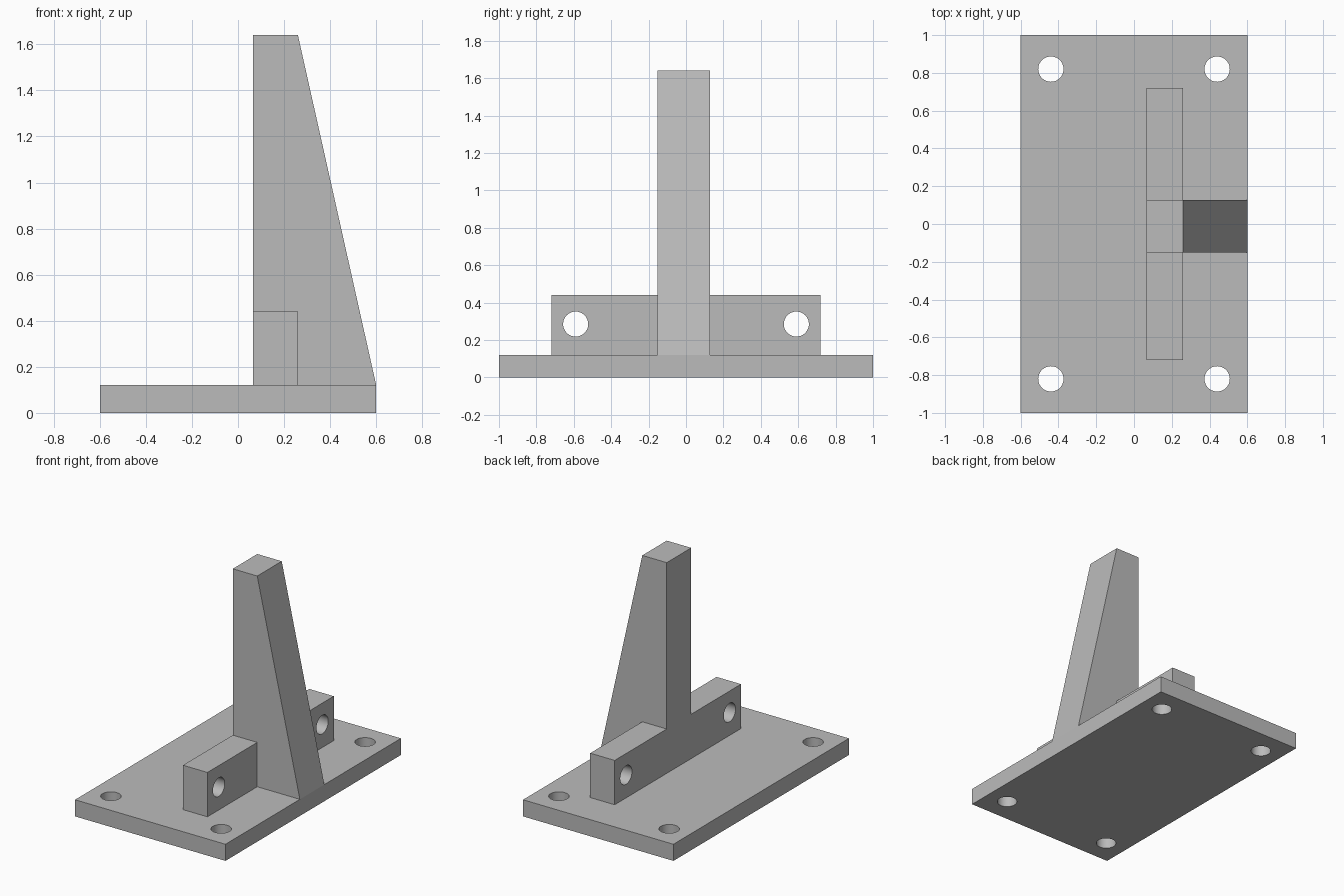
import bpy, bmesh
from math import radians
from mathutils import Matrix

cube = bpy.data.objects.get("Cube")
if cube:
    bpy.data.objects.remove(cube, do_unlink=True)

# Single grey material
GREY = (0.50, 0.50, 0.50, 1)
grey = bpy.data.materials.new("plain_grey")
grey.use_nodes = True
grey.diffuse_color = GREY
grey.node_tree.nodes["Principled BSDF"].inputs["Base Color"].default_value = GREY

PLATE_TOP = 0.12
BACK_X, FRONT_X, EDGE_X = 0.065, 0.26, 0.6
POST_Y = (-0.152, 0.127)
HOLE_R = 0.067


def finish(name, bm):
    bmesh.ops.recalc_face_normals(bm, faces=bm.faces)
    mesh = bpy.data.meshes.new(name)
    bm.to_mesh(mesh)
    bm.free()
    mesh.materials.append(grey)
    obj = bpy.data.objects.new(name, mesh)
    bpy.context.collection.objects.link(obj)
    return obj


def prism(name, profile, y0, y1):
    """Extrude an (x, z) profile from y0 to y1."""
    bm = bmesh.new()
    face = bm.faces.new([bm.verts.new((x, y0, z)) for x, z in profile])
    result = bmesh.ops.extrude_face_region(bm, geom=[face])
    verts = [v for v in result["geom"] if isinstance(v, bmesh.types.BMVert)]
    bmesh.ops.translate(bm, verts=verts, vec=(0, y1 - y0, 0))
    return finish(name, bm)


def block(name, x0, x1, y0, y1, z0, z1):
    return prism(name, [(x0, z0), (x1, z0), (x1, z1), (x0, z1)], y0, y1)


def drill(obj, centres, axis):
    """Cut round through-holes along the given axis."""
    bm = bmesh.new()
    turn = Matrix.Rotation(radians(90), 4, "Y") if axis == "X" else Matrix()
    for centre in centres:
        bmesh.ops.create_cone(bm, cap_ends=True, segments=48, radius1=HOLE_R,
                              radius2=HOLE_R, depth=1,
                              matrix=Matrix.Translation(centre) @ turn)
    cutter = finish("hole_cutter", bm)
    cutter.hide_render = True
    mod = obj.modifiers.new("holes", "BOOLEAN")
    mod.operation, mod.solver, mod.object = "DIFFERENCE", "EXACT", cutter
    bpy.ops.object.select_all(action="DESELECT")
    obj.select_set(True)
    bpy.context.view_layer.objects.active = obj
    bpy.ops.object.modifier_apply(modifier=mod.name)
    bpy.data.objects.remove(cutter, do_unlink=True)
    bpy.ops.object.shade_smooth_by_angle(angle=radians(30))


# Base plate with four corner bolt holes
plate = block("base_plate", -EDGE_X, EDGE_X, -1, 1, 0, PLATE_TOP)
drill(plate, [(x, y, 0) for x in (-0.44, 0.44) for y in (-0.82, 0.82)], "Z")

# Upright post with a sloping outer face
prism("tapered_post", [(BACK_X, PLATE_TOP), (EDGE_X, PLATE_TOP),
                       (FRONT_X, 1.64), (BACK_X, 1.64)], *POST_Y)

# Drilled lugs on both sides of the post
for name, y0, y1, hole_y in (("front_lug", -0.72, POST_Y[0], -0.59),
                             ("rear_lug", POST_Y[1], 0.72, 0.59)):
    lug = block(name, BACK_X, FRONT_X, y0, y1, PLATE_TOP, 0.44)
    drill(lug, [(0.16, hole_y, 0.285)], "X")
